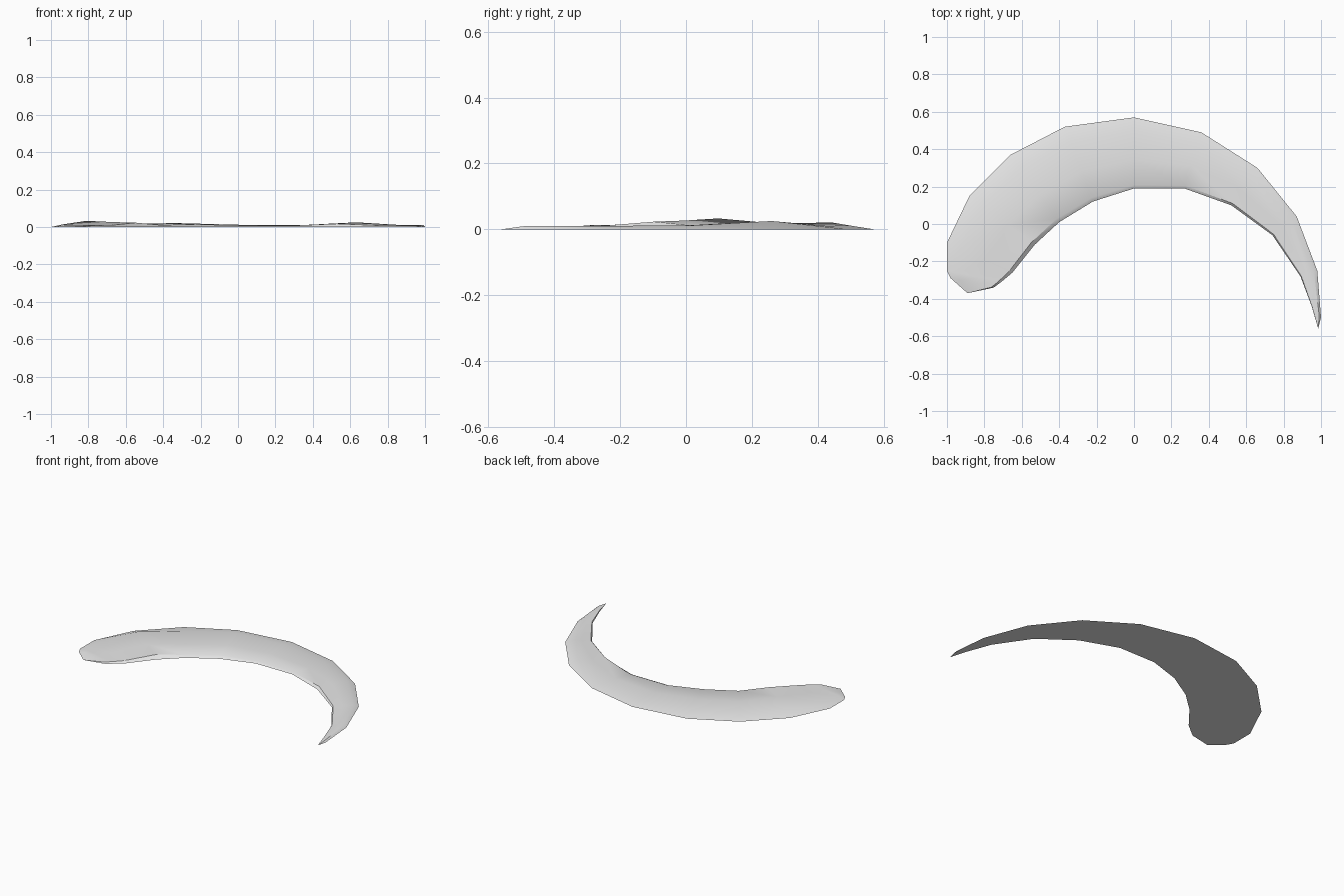
import bpy
import bmesh
import math
from mathutils import Vector

cube = bpy.data.objects.get("Cube")
if cube:
    bpy.data.objects.remove(cube, do_unlink=True)


def make_material(name, colour):
    mat = bpy.data.materials.new(name)
    mat.use_nodes = True
    mat.diffuse_color = colour
    mat.node_tree.nodes["Principled BSDF"].inputs["Base Color"].default_value = colour
    return mat


# Stations along the curve: outer edge point, inner edge point, ridge height
STATIONS = [
    ((-.89, -.37), (-.89, -.37), 0),
    ((-.98, -.29), (-.75, -.34), .012),
    ((-1, -.25), (-.71, -.31), .013),
    ((-1, -.1), (-.65, -.26), .015),
    ((-.88, .15), (-.53, -.11), .033),
    ((-.66, .37), (-.4, .01), .015),
    ((-.37, .52), (-.22, .12), .021),
    ((0, .57), (0, .19), .012),
    ((.36, .49), (.27, .19), .01),
    ((.66, .3), (.52, .1), .025),
    ((.87, .04), (.74, -.06), .012),
    ((.98, -.25), (.89, -.28), .01),
    ((1, -.5), (.95, -.44), .01),
    ((.985, -.56), (.985, -.56), 0),
]

# Cross-section: position from outer to inner edge, share of ridge height
SECTION = [(0, 0), (.2, 1), (.6, .8), (.95, .7), (1, 0)]


def loft_blade(name, material):
    bm = bmesh.new()
    rings = []
    for outer, inner, height in STATIONS:
        a, b = Vector((*outer, 0)), Vector((*inner, 0))
        ring = []
        for across, rise in SECTION:
            point = a.lerp(b, across)
            point.z = height * rise
            ring.append(bm.verts.new(point))
        rings.append(ring)
    count = len(SECTION)
    for near, far in zip(rings, rings[1:]):
        for i in range(count):
            j = (i + 1) % count
            bm.faces.new((near[i], near[j], far[j], far[i]))
    # Close both pointed ends
    bmesh.ops.remove_doubles(bm, verts=bm.verts, dist=.0005)
    bmesh.ops.recalc_face_normals(bm, faces=bm.faces)
    mesh = bpy.data.meshes.new(name)
    bm.to_mesh(mesh)
    bm.free()
    mesh.materials.append(material)
    obj = bpy.data.objects.new(name, mesh)
    bpy.context.collection.objects.link(obj)
    return obj


# Curved tapering blade with a flat underside
blade = loft_blade("curved_blade", make_material("light_grey", (.8, .8, .8, 1)))
bpy.ops.object.select_all(action="DESELECT")
blade.select_set(True)
bpy.context.view_layer.objects.active = blade
bpy.ops.object.shade_smooth_by_angle(angle=math.radians(30))
